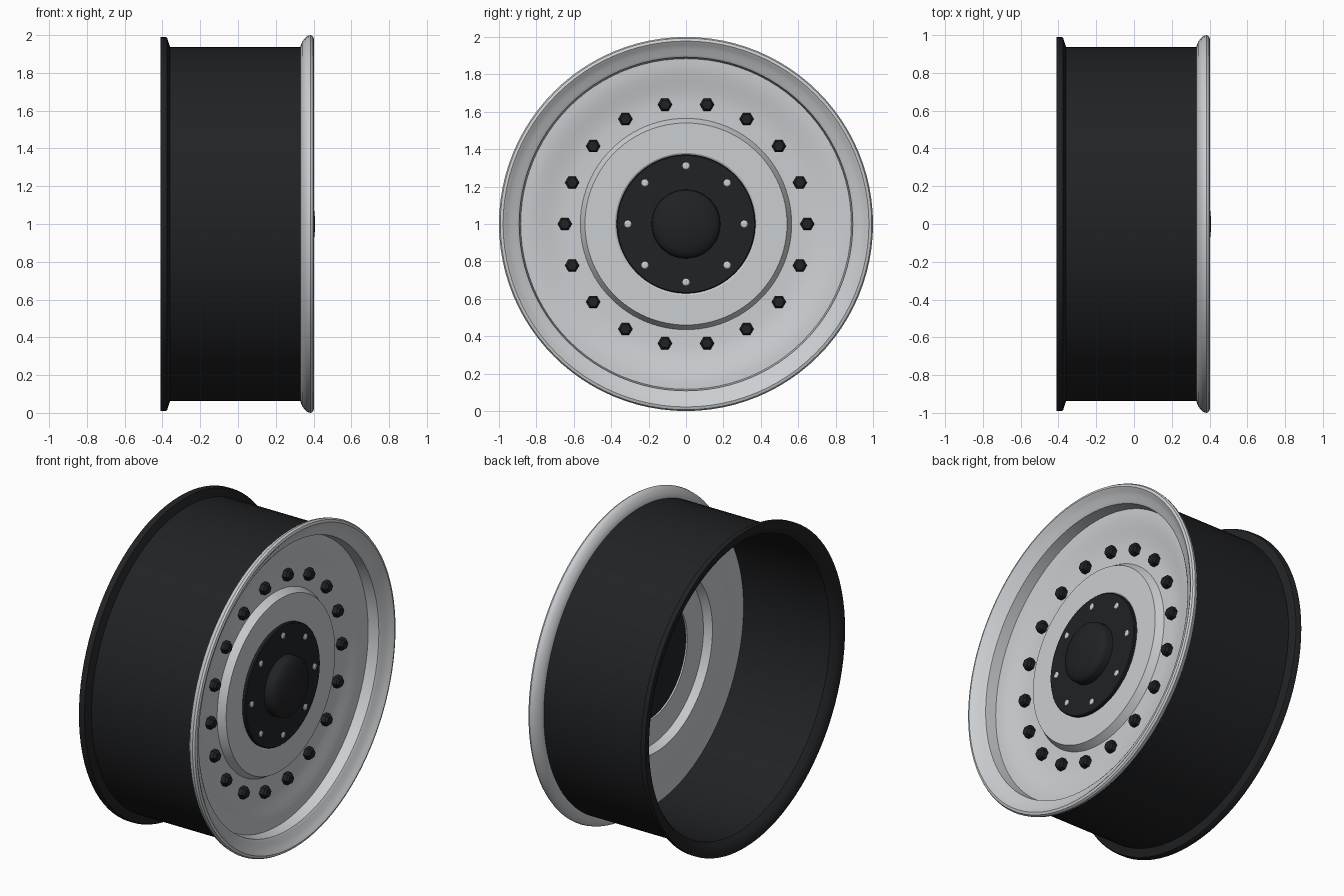
import bpy, bmesh
from math import sin, cos, pi, radians

if "Cube" in bpy.data.objects:
    bpy.data.objects.remove(bpy.data.objects["Cube"])


def material(name, rgb):
    m = bpy.data.materials.new(name)
    m.diffuse_color = (*rgb, 1)
    m.use_nodes = True
    m.node_tree.nodes["Principled BSDF"].inputs["Base Color"].default_value = m.diffuse_color
    return m


BLACK = material("black_paint", (0.015, 0.016, 0.018))
SILVER = material("silver", (0.6, 0.62, 0.64))


def finish(name, bm, mat, angle=30):
    bmesh.ops.remove_doubles(bm, verts=bm.verts, dist=1e-5)
    bmesh.ops.recalc_face_normals(bm, faces=bm.faces)
    me = bpy.data.meshes.new(name)
    bm.to_mesh(me)
    bm.free()
    ob = bpy.data.objects.new(name, me)
    bpy.context.collection.objects.link(ob)
    me.materials.append(mat)
    bpy.ops.object.select_all(action='DESELECT')
    ob.select_set(True)
    bpy.context.view_layer.objects.active = ob
    bpy.ops.object.shade_smooth_by_angle(angle=radians(angle))
    return ob


def ring_verts(bm, x, r, n, y=0, z=1):
    if r == 0:
        return [bm.verts.new((x, y, z))] * n
    return [bm.verts.new((x, y + r * cos(2 * pi * i / n), z + r * sin(2 * pi * i / n)))
            for i in range(n)]


def lathe(bm, profile, n=96, y=0, z=1, closed=False):
    """Turn an (x, radius) profile around an axis parallel to x."""
    rings = [ring_verts(bm, x, r, n, y, z) for x, r in profile]
    if closed:
        rings.append(rings[0])
    for a, b in zip(rings, rings[1:]):
        for i in range(n):
            j = (i + 1) % n
            corners = list(dict.fromkeys((a[i], a[j], b[j], b[i])))
            if len(corners) > 2:
                bm.faces.new(corners)


def turned(name, profile, mat, closed=False):
    bm = bmesh.new()
    lathe(bm, profile, closed=closed)
    return finish(name, bm, mat)


def repeated(name, profile, count, radius, sides, mat):
    bm = bmesh.new()
    for k in range(count):
        a = 2 * pi * k / count
        lathe(bm, profile, sides, radius * cos(a), 1 + radius * sin(a))
    return finish(name, bm, mat)


# Barrel with rear flange
turned("barrel", [(0.335, 0.937), (-0.36, 0.937), (-0.375, 0.985), (-0.385, 0.99),
                  (-0.41, 0.99), (-0.41, 0.965), (-0.395, 0.93), (-0.365, 0.905),
                  (0.24, 0.905), (0.335, 0.905)], BLACK, closed=True)

# Front lip, running in to the disc
turned("front_lip", [(0.33, 0.905), (0.33, 0.94), (0.34, 0.965), (0.355, 0.985),
                     (0.37, 0.997), (0.385, 1.0), (0.397, 0.993), (0.402, 0.978),
                     (0.39, 0.96), (0.37, 0.935), (0.362, 0.906), (0.352, 0.892),
                     (0.27, 0.882), (0.27, 0.905)], SILVER, closed=True)

# Dished disc with raised hub, a shell open in the middle behind the cap
front = [(0.284, 0.89), (0.284, 0.85), (0.279, 0.81), (0.269, 0.765), (0.259, 0.72),
         (0.253, 0.68), (0.251, 0.64), (0.251, 0.565), (0.296, 0.54), (0.296, 0.38),
         (0.29, 0.37)]
back = [(0.25, 0.37), (0.25, 0.53), (0.205, 0.555), (0.205, 0.66), (0.222, 0.76),
        (0.235, 0.84), (0.235, 0.906), (0.284, 0.906)]
turned("disc", front + back, SILVER, closed=True)

# Hub cap and its shallow dome
turned("hub_cap", [(0.26, 0), (0.26, 0.371), (0.306, 0.371), (0.311, 0.366),
                   (0.311, 0)], BLACK)
dome = [(0.35 + 0.058 * cos(t * pi / 16), 0.182 * sin(t * pi / 16)) for t in range(9)]
dome[0] = (0.408, 0)
turned("hub_dome", dome + [(0.305, 0.184)], BLACK)

# Hex bolts around the disc
repeated("bolts", [(0.24, 0), (0.24, 0.038), (0.28, 0.038), (0.292, 0.027), (0.292, 0)],
         18, 0.648, 6, BLACK)

# Small cap screws
repeated("cap_screws", [(0.305, 0), (0.305, 0.019), (0.316, 0.019), (0.32, 0.013),
                        (0.32, 0)], 8, 0.311, 16, SILVER)
